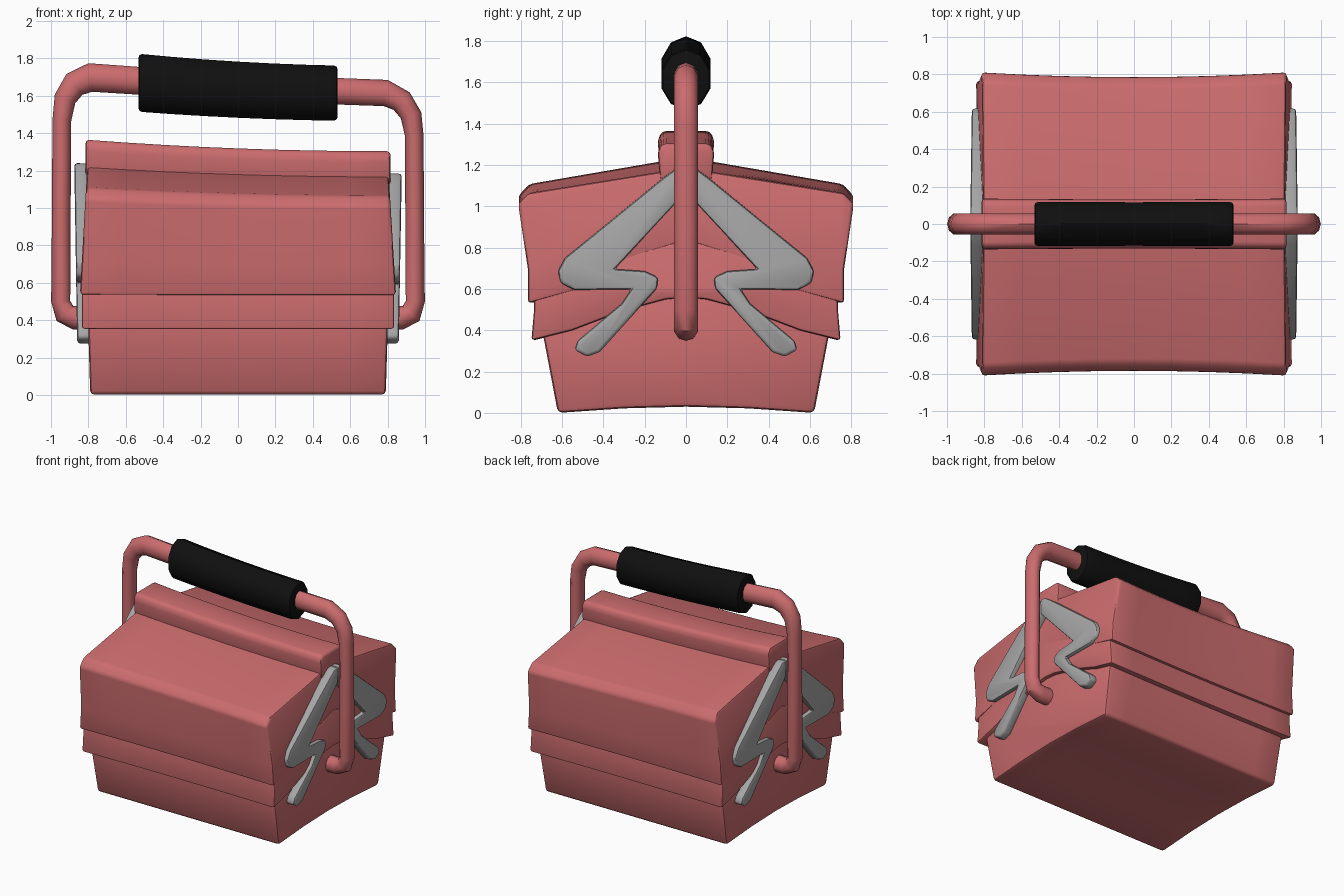
import bpy, bmesh, math
from mathutils import Vector

cube = bpy.data.objects.get("Cube")
if cube:
    bpy.data.objects.remove(cube, do_unlink=True)


def material(name, rgb, rough):
    m = bpy.data.materials.new(name)
    m.use_nodes = True
    m.diffuse_color = (*rgb, 1)
    bsdf = m.node_tree.nodes["Principled BSDF"]
    bsdf.inputs["Base Color"].default_value = (*rgb, 1)
    bsdf.inputs["Roughness"].default_value = rough
    return m


RED = material("faded red paint", (0.6, 0.15, 0.155), 0.6)
GREY = material("grey steel", (0.38, 0.38, 0.38), 0.5)
BLACK = material("black rubber", (0.005, 0.005, 0.005), 0.8)


def warp(v):
    """Hand-made look: the upper parts lean to one side and the long sides pinch in."""
    u = min(abs(v.x) / 0.8, 1) ** 2
    k = max(0, (v.z - 0.5) / 0.8)
    pinch = 0.03 * min(v.z, 1) * (1 - u)
    return Vector((v.x, v.y * (1 - pinch), v.z + k * (0.015 * u - 0.037 * v.x)))


def finish(name, bm, mat, bevel=0.0, segments=2):
    bmesh.ops.recalc_face_normals(bm, faces=bm.faces)
    if bevel:
        sharp = [e for e in bm.edges if e.calc_face_angle(0) > 0.5]
        bmesh.ops.bevel(bm, geom=sharp, offset=bevel, segments=segments,
                        profile=0.5, affect="EDGES", clamp_overlap=True)
    for v in bm.verts:
        v.co = warp(v.co)
    mesh = bpy.data.meshes.new(name)
    bm.to_mesh(mesh)
    bm.free()
    mesh.materials.append(mat)
    ob = bpy.data.objects.new(name, mesh)
    bpy.context.collection.objects.link(ob)
    bpy.ops.object.select_all(action="DESELECT")
    ob.select_set(True)
    bpy.context.view_layer.objects.active = ob
    bpy.ops.object.shade_smooth_by_angle(angle=math.radians(42))
    return ob


def skin(bm, rings):
    """Join equal rings of vertices into a closed, capped solid."""
    n = len(rings[0])
    for a, b in zip(rings, rings[1:]):
        for i in range(n):
            j = (i + 1) % n
            bm.faces.new((a[i], a[j], b[j], b[i]))
    bm.faces.new(rings[0])
    bm.faces.new(rings[-1])


def prism(name, profile, t0, t1, steps, mat, bevel, width=1.0, taper=0.0):
    """Sweep a (y, z) outline along x; the width changes with height by taper."""
    bm = bmesh.new()
    rings = []
    for s in range(steps + 1):
        t = t0 + (t1 - t0) * s / steps
        rings.append([bm.verts.new((t * (width + taper * z), y, z)) for y, z in profile])
    skin(bm, rings)
    return finish(name, bm, mat, bevel)


def mirrored(half):
    """Complete an outline running from the top centre to the bottom centre."""
    return half + [(-y, z) for y, z in reversed(half) if y > 0]


def tube(name, path, sides, mat, bevel=0.0):
    """Sweep an oval along (x, z, in-plane radius, y radius) points."""
    bm = bmesh.new()
    rings = []
    for i, (x, z, rn, ry) in enumerate(path):
        a, b = path[max(i - 1, 0)], path[min(i + 1, len(path) - 1)]
        tan = Vector((b[0] - a[0], 0, b[1] - a[1])).normalized()
        nor = Vector((-tan.z, 0, tan.x))
        ring = []
        for k in range(sides):
            ang = math.tau * k / sides
            p = Vector((x, 0, z)) + nor * rn * math.cos(ang)
            ring.append(bm.verts.new(p + Vector((0, ry * math.sin(ang), 0))))
        rings.append(ring)
    skin(bm, rings)
    if bevel:
        rims = [e for r in (rings[0], rings[-1]) for e in bm.edges
                if e.verts[0] in r and e.verts[1] in r]
        bmesh.ops.bevel(bm, geom=rims, offset=bevel, segments=2, profile=0.5,
                        affect="EDGES", clamp_overlap=True)
    return finish(name, bm, mat)


# Box body: bottom tray, middle tray and lid, each overlapping the one below
base = [(0, 0.6), (0.7, 0.42), (0.62, 0.0), (0.3, 0.022), (0, 0.03)]
prism("bottom_tray", mirrored(base), -1, 1, 8, RED, 0.022, 0.79, 0.03)

middle = [(0, 0.85), (0.735, 0.62), (0.735, 0.5), (0.748, 0.35),
          (0.55, 0.4), (0.3, 0.495), (0.1, 0.55), (0, 0.56)]
prism("middle_tray", mirrored(middle), -1, 1, 8, RED, 0.015, 0.835)

lid = [(0, 1.195), (0.13, 1.178), (0.76, 1.075), (0.812, 1.02), (0.765, 0.7),
       (0.765, 0.53), (0.55, 0.59), (0.3, 0.705), (0.1, 0.77), (0, 0.78)]
prism("lid", mirrored(lid), -1, 1, 8, RED, 0.018, 0.877, -0.06)

# Raised ridge along the top of the lid
ridge = [(0.115, 1.318), (0.137, 1.28), (0.125, 1.12)]
prism("lid_ridge", mirrored(ridge), -1, 1, 8, RED, 0.018, 0.815)

# Folding zigzag arms on both ends
arm = [(0.0, 1.2), (0.05, 1.195), (0.11, 1.15), (0.585, 0.755), (0.62, 0.69),
       (0.605, 0.63), (0.54, 0.597), (0.265, 0.6), (0.31, 0.53), (0.525, 0.35),
       (0.54, 0.305), (0.478, 0.272), (0.417, 0.295), (0.14, 0.605),
       (0.135, 0.66), (0.2, 0.69), (0.345, 0.7), (0.0, 1.08)]
for x_side, x_name in ((1, "left"), (-1, "right")):
    for y_side, y_name in ((1, "back"), (-1, "front")):
        outline = [(y * y_side, z) for y, z in arm]
        prism(f"{x_name}_{y_name}_arm", outline, 0.775 * x_side, 0.855 * x_side,
              1, GREY, 0.016, 1, 0.02)

# Carrying handle with rounded bends and short pivot ends
half = [(0.0, 1.635, 0.072, 0.06), (0.55, 1.642, 0.072, 0.06),
        (0.79, 1.635, 0.072, 0.06), (0.875, 1.595, 0.066, 0.06),
        (0.925, 1.52, 0.058, 0.06), (0.942, 1.41, 0.05, 0.06),
        (0.945, 0.9, 0.05, 0.06), (0.948, 0.5, 0.051, 0.06),
        (0.925, 0.435, 0.06, 0.06), (0.87, 0.412, 0.064, 0.06),
        (0.78, 0.412, 0.064, 0.06)]
path = [(-x, z, a, b) for x, z, a, b in reversed(half[1:])] + half
tube("handle", path, 10, RED)

# Rubber grip around the middle of the handle
grip = [(-0.533 + 1.066 * i / 6, 1.632, 0.15, 0.126) for i in range(7)]
tube("grip", grip, 10, BLACK, 0.02)
